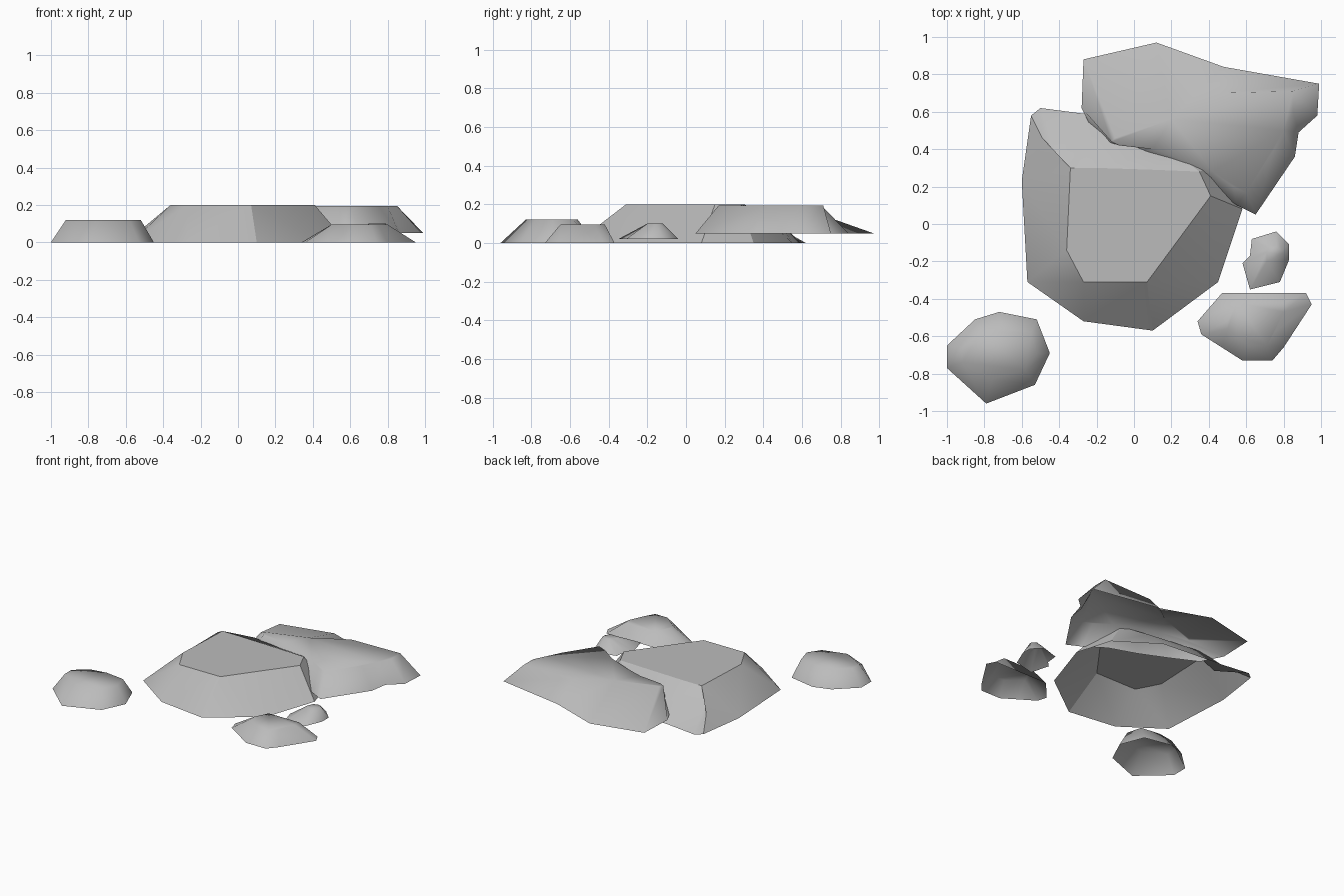
import bpy, bmesh, math

cube = bpy.data.objects.get("Cube")
if cube:
    bpy.data.objects.remove(cube, do_unlink=True)

# Single stone colour
stone = bpy.data.materials.new("stone_grey")
stone.use_nodes = True
grey = (0.5, 0.5, 0.5, 1.0)
stone.diffuse_color = grey
shader = next(n for n in stone.node_tree.nodes if n.type == "BSDF_PRINCIPLED")
shader.inputs["Base Color"].default_value = grey


def rock(name, rings, heights, smooth_angle):
    """Open-bottomed stone: skin matching outlines from base to cap.
    Repeated points collapse, so a facet may be a triangle."""
    bm = bmesh.new()
    made = {}

    def vert(point, height):
        key = tuple(point) if len(point) == 3 else (point[0], point[1], height)
        if key not in made:
            made[key] = bm.verts.new(key)
        return made[key]

    def face(corners):
        unique = list(dict.fromkeys(corners))
        if len(unique) > 2:
            return bm.faces.new(unique)

    loops = [[vert(p, h) for p in ring] for ring, h in zip(rings, heights)]
    for low, high in zip(loops, loops[1:]):
        count = len(low)
        for i in range(count):
            j = (i + 1) % count
            face((low[i], low[j], high[j], high[i]))
    cap = face(loops[-1])
    bmesh.ops.recalc_face_normals(bm, faces=bm.faces[:])
    cap.normal_update()
    if cap.normal.z < 0:
        bmesh.ops.reverse_faces(bm, faces=bm.faces[:])

    mesh = bpy.data.meshes.new(name)
    bm.to_mesh(mesh)
    bm.free()
    mesh.materials.append(stone)
    obj = bpy.data.objects.new(name, mesh)
    bpy.context.collection.objects.link(obj)
    bpy.ops.object.select_all(action="DESELECT")
    obj.select_set(True)
    bpy.context.view_layer.objects.active = obj
    bpy.ops.object.shade_smooth_by_angle(angle=math.radians(smooth_angle))
    return obj


# Large central slab: crisp facets, with a shoulder sloping down at the back
slab_base = [(-.27, -.52), (.1, -.57), (.45, -.31), (.58, .08), (.5, .35), (.2, .55),
             (-.27, .59), (-.5, .62), (-.55, .58), (-.6, .23), (-.57, -.31), (-.57, -.31)]
slab_cap = [(-.27, -.31), (.07, -.31), (.07, -.31), (.41, .15), (.35, .28), (.1, .29),
            (-.2, .3), (-.34, .3), (-.34, .3), (-.34, .3), (-.36, -.14), (-.27, -.31)]
slab_shoulder = [p + (.2,) for p in slab_cap]
slab_shoulder[5:10] = [(.2, .4, .14), (-.2, .48, .12), (-.41, .36, .1),
                       (-.49, .46, .09), (-.6, .23, 0)]
rock("central_slab", [slab_base, slab_shoulder, slab_cap], [0, .1, .2], 24)

# Broad rear slab, raised slightly and tucked behind the central one
rear_base = [(-.27, .88), (-.28, .62), (-.2, .46), (0, .36), (.2, .27), (.4, .2), (.55, .1),
             (.65, .05), (.86, .36), (.88, .49), (.98, .58), (.99, .75), (.48, .84), (.12, .97)]
rear_cap = [(-.1, .46), (-.12, .44), (-.08, .42), (.1, .4), (.25, .35), (.42, .28), (.53, .2),
            (.6, .17), (.75, .4), (.8, .5), (.85, .6), (.85, .71), (.45, .7), (.2, .56)]
rock("rear_slab", [rear_base, rear_cap], [.05, .195], 80)

# Rounded stone at the front on the right side of the model
rock("round_stone", [
    [(-1, -.65), (-.85, -.51), (-.72, -.47), (-.52, -.51), (-.45, -.69), (-.53, -.86),
     (-.79, -.96), (-1, -.77)],
    [(-.92, -.66), (-.82, -.58), (-.7, -.56), (-.55, -.58), (-.52, -.69), (-.58, -.78),
     (-.76, -.83), (-.92, -.74)]], [0, .12], 80)

# Wedge-shaped stone at the front on the left side of the model
rock("wedge_stone", [
    [(.34, -.52), (.47, -.37), (.92, -.37), (.95, -.43), (.8, -.66), (.74, -.73),
     (.58, -.73), (.47, -.66), (.36, -.59)],
    [(.5, -.52), (.55, -.42), (.8, -.42), (.8, -.47), (.75, -.58), (.71, -.65),
     (.61, -.65), (.55, -.6), (.5, -.56)]], [0, .095], 80)

# Small pebble between the wedge and the slabs
rock("pebble", [
    [(.58, -.21), (.62, -.17), (.63, -.08), (.76, -.04), (.83, -.11), (.83, -.19),
     (.78, -.31), (.62, -.35)],
    [(.7, -.17), (.71, -.15), (.72, -.13), (.76, -.12), (.79, -.14), (.79, -.16),
     (.77, -.2), (.71, -.2)]], [.02, .1], 80)
